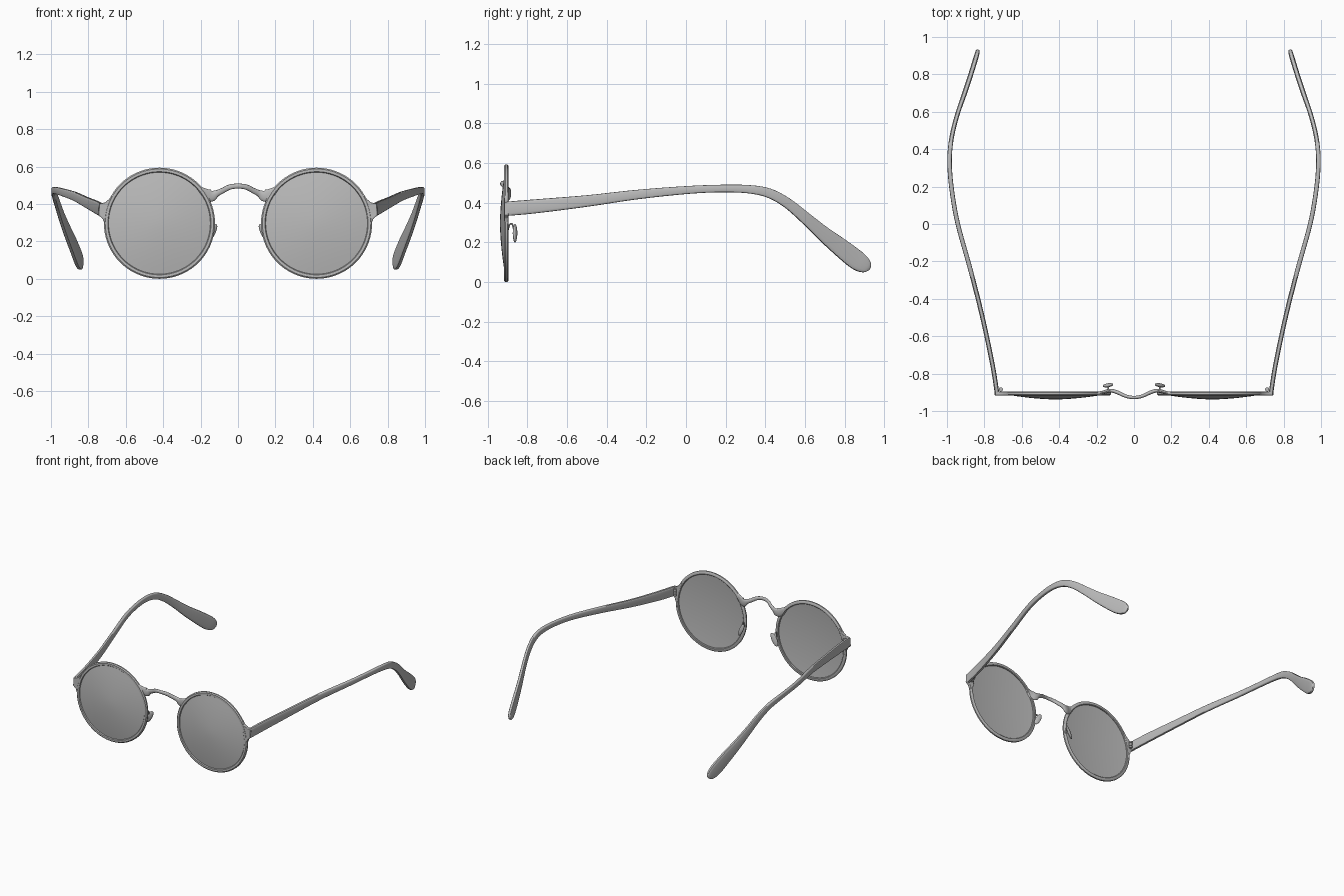
import bpy, bmesh, math
from mathutils import Vector

if "Cube" in bpy.data.objects:
    bpy.data.objects.remove(bpy.data.objects["Cube"])

CX, CZ = 0.42, 0.297      # lens centre
grey = bpy.data.materials.new("plain grey")
grey.diffuse_color = (0.5, 0.5, 0.5, 1)
grey.use_nodes = True
grey.node_tree.nodes["Principled BSDF"].inputs["Base Color"].default_value = grey.diffuse_color


def finish(name, bm, mirror=True, bevel=0, angle=40):
    bmesh.ops.recalc_face_normals(bm, faces=bm.faces)
    me = bpy.data.meshes.new(name)
    bm.to_mesh(me)
    bm.free()
    me.materials.append(grey)
    ob = bpy.data.objects.new(name, me)
    bpy.context.collection.objects.link(ob)
    bpy.ops.object.select_all(action='DESELECT')
    ob.select_set(True)
    bpy.context.view_layer.objects.active = ob
    bpy.ops.object.shade_smooth_by_angle(angle=math.radians(angle))
    if bevel:
        b = ob.modifiers.new("bevel", 'BEVEL')
        b.width, b.segments = bevel, 2
    if mirror:
        m = ob.modifiers.new("mirror", 'MIRROR')
        m.use_mirror_merge = False
    return ob


def smooth_path(pts, sub):
    """Catmull-Rom through tuples of any length."""
    out = []
    for i in range(len(pts) - 1):
        p0, p1, p2, p3 = pts[max(i - 1, 0)], pts[i], pts[i + 1], pts[min(i + 2, len(pts) - 1)]
        for k in range(sub):
            t = k / sub
            out.append([0.5 * (2 * b + (c - a) * t + (2 * a - 5 * b + 4 * c - d) * t * t
                               + (3 * b - a - 3 * c + d) * t ** 3)
                        for a, b, c, d in zip(p0, p1, p2, p3)])
    out.append(list(pts[-1]))
    return out


def sweep(name, pts, sub=5, power=2.0, n=16, ref=(0, 0, 1), mirror=True):
    """Points are x, y, z, half thickness, half height."""
    path = smooth_path(pts, sub)
    bm = bmesh.new()
    rings = []
    for i, p in enumerate(path):
        a, b = path[max(i - 1, 0)], path[min(i + 1, len(path) - 1)]
        t = (Vector(b[:3]) - Vector(a[:3])).normalized()
        side = t.cross(Vector(ref)).normalized()
        up = side.cross(t)
        ring = []
        for k in range(n):
            c, s = math.cos(math.tau * k / n), math.sin(math.tau * k / n)
            u = math.copysign(abs(c) ** (2 / power), c) * p[3]
            v = math.copysign(abs(s) ** (2 / power), s) * p[4]
            ring.append(bm.verts.new(Vector(p[:3]) + side * u + up * v))
        rings.append(ring)
    for r, q in zip(rings, rings[1:]):
        for k in range(n):
            bm.faces.new((r[k], r[(k + 1) % n], q[(k + 1) % n], q[k]))
    bm.faces.new(rings[0])
    bm.faces.new(rings[-1])
    return finish(name, bm, mirror)


def lathe(name, profile, closed, n=72, angle=40):
    """Revolve (radius, y) about the lens axis."""
    bm = bmesh.new()
    vs = [bm.verts.new((CX + r, y, CZ)) for r, y in profile]
    pairs = list(zip(vs, vs[1:])) + ([(vs[-1], vs[0])] if closed else [])
    edges = [bm.edges.new(p) for p in pairs]
    bmesh.ops.spin(bm, geom=vs + edges, cent=(CX, 0, CZ), axis=(0, 1, 0),
                   angle=math.tau, steps=n, use_duplicate=False)
    bmesh.ops.remove_doubles(bm, verts=bm.verts, dist=1e-5)
    return finish(name, bm, angle=angle)


# round rims
lathe("rim", [(0.272, -0.912), (0.276, -0.917), (0.290, -0.917), (0.297, -0.911),
              (0.297, -0.901), (0.291, -0.896), (0.276, -0.896), (0.272, -0.900)], True)

# lenses: domed front, shallow conical back
dome = [(0.274 * k / 8, -0.938 + 0.028 * (k / 8) ** 1.7) for k in range(9)]
lathe("lens", dome + [(0.274, -0.905), (0.0, -0.930)], False)

# bridge, flaring into the rims
half = [(0.045, -0.920, 0.490, 0.009, 0.014), (0.085, -0.902, 0.470, 0.010, 0.015),
        (0.115, -0.892, 0.456, 0.010, 0.018), (0.140, -0.893, 0.444, 0.010, 0.031),
        (0.165, -0.900, 0.450, 0.009, 0.031), (0.195, -0.906, 0.473, 0.009, 0.018),
        (0.220, -0.906, 0.496, 0.008, 0.008)]
sweep("bridge", [(-p[0],) + p[1:] for p in reversed(half)]
      + [(0, -0.928, 0.496, 0.009, 0.013)] + half, mirror=False)

# end pieces joining rim and temple
bm = bmesh.new()
outline = [(0.655, 0.472), (0.690, 0.425), (0.712, 0.408), (0.742, 0.402),
           (0.746, 0.340), (0.724, 0.322), (0.712, 0.290), (0.702, 0.240), (0.695, 0.300),
           (0.682, 0.380)]
face = bm.faces.new([bm.verts.new((x, -0.916, z)) for x, z in outline])
ext = bmesh.ops.extrude_face_region(bm, geom=[face])
bmesh.ops.translate(bm, vec=(0, 0.021, 0),
                    verts=[v for v in ext["geom"] if isinstance(v, bmesh.types.BMVert)])
finish("end_piece", bm, bevel=0.003)

# temples with a drooping, widened ear tip
sweep("temple", [
    (0.733, -0.900, 0.370, 0.012, 0.036), (0.757, -0.750, 0.383, 0.012, 0.035),
    (0.810, -0.500, 0.409, 0.012, 0.029), (0.873, -0.250, 0.441, 0.012, 0.024),
    (0.942, 0.000, 0.464, 0.012, 0.020), (0.974, 0.180, 0.472, 0.012, 0.019),
    (0.986, 0.320, 0.468, 0.012, 0.021), (0.981, 0.420, 0.448, 0.012, 0.024),
    (0.965, 0.510, 0.399, 0.012, 0.026), (0.940, 0.600, 0.325, 0.012, 0.030),
    (0.909, 0.690, 0.246, 0.013, 0.038), (0.882, 0.770, 0.182, 0.013, 0.046),
    (0.857, 0.850, 0.119, 0.013, 0.050), (0.845, 0.890, 0.091, 0.013, 0.044),
    (0.838, 0.915, 0.074, 0.011, 0.029), (0.835, 0.926, 0.066, 0.006, 0.008)],
    power=4.0)

# hinges
for i, z in enumerate((0.352, 0.370, 0.388)):
    bm = bmesh.new()
    bmesh.ops.create_cone(bm, cap_ends=True, segments=16, radius1=0.011, radius2=0.011, depth=0.014)
    bmesh.ops.translate(bm, verts=bm.verts, vec=(0.712, -0.884, z))
    finish("hinge_knuckle_%d" % (i + 1), bm)

# nose pad wires
sweep("pad_wire", [
    (0.136, -0.902, 0.235, 0.004, 0.004), (0.137, -0.896, 0.270, 0.004, 0.004),
    (0.137, -0.887, 0.293, 0.004, 0.004), (0.137, -0.876, 0.292, 0.004, 0.004),
    (0.138, -0.870, 0.272, 0.004, 0.004), (0.139, -0.863, 0.250, 0.004, 0.004)],
    n=8, ref=(1, 0, 0))

# nose pads, tops leaning inward
bm = bmesh.new()
bmesh.ops.create_uvsphere(bm, u_segments=20, v_segments=12, radius=1)
for v in bm.verts:
    x, y, z = v.co
    v.co = (0.139 + 0.020 * x - 0.020 * z, -0.862 + 0.010 * y - 0.006 * x, 0.247 + 0.047 * z)
finish("nose_pad", bm)
